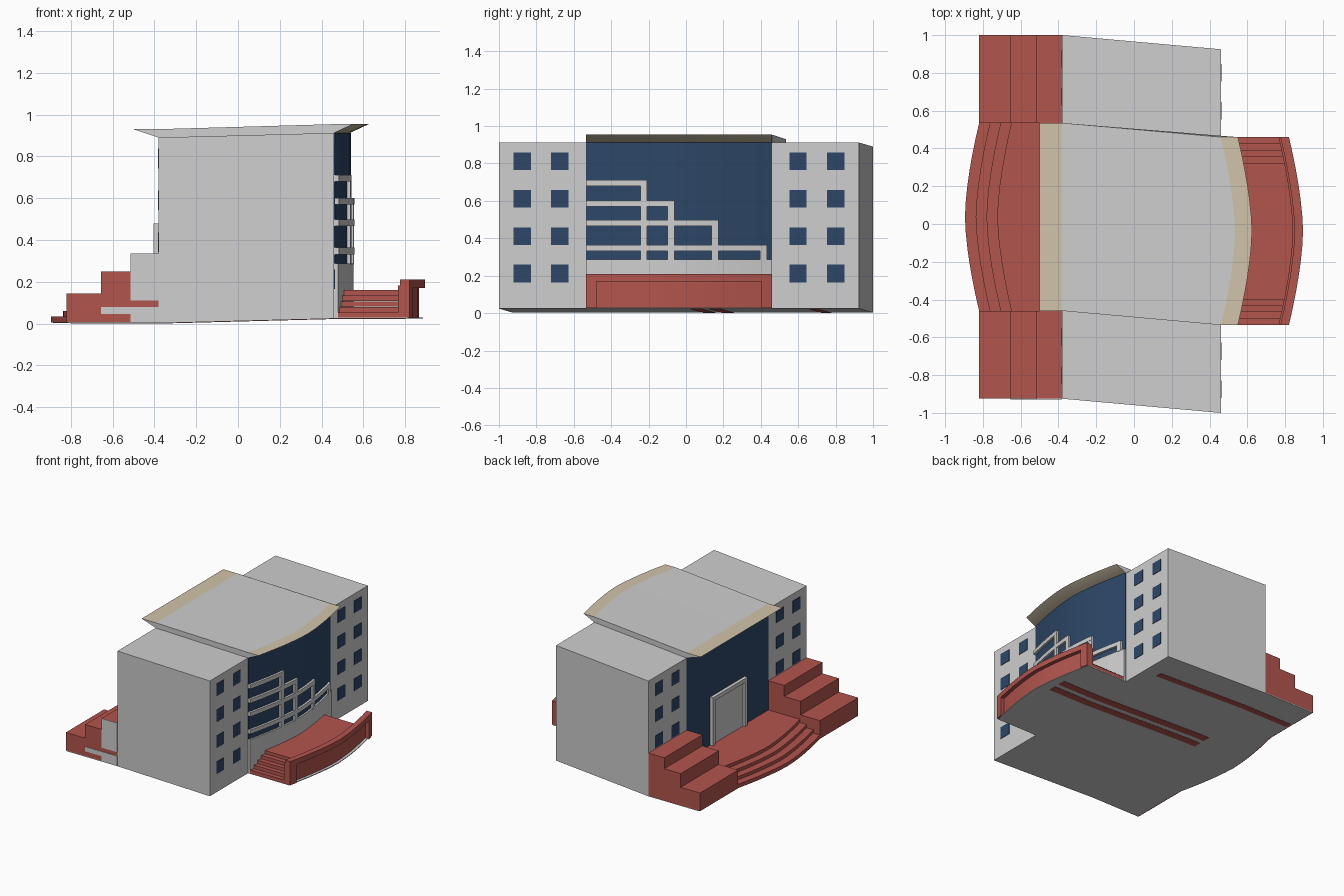
import bpy, bmesh, math

cube = bpy.data.objects.get("Cube")
if cube:
    bpy.data.objects.remove(cube, do_unlink=True)


def material(name, r, g, b):
    m = bpy.data.materials.new(name)
    m.use_nodes = True
    m.diffuse_color = (r, g, b, 1)
    m.node_tree.nodes["Principled BSDF"].inputs["Base Color"].default_value = (r, g, b, 1)
    return m


GRAY = material("light gray plaster", 0.62, 0.62, 0.62)
RED = material("brick red", 0.45, 0.09, 0.075)
BLUE = material("dark blue glass", 0.026, 0.062, 0.135)
BEIGE = material("beige trim", 0.64, 0.55, 0.40)

HALF = 0.4975    # half width of the centre section
END = 0.9625     # half width of the whole building
BACK, FACE = -0.38, 0.46


def bulge(y):
    return 0.075 * (1 - min(1, abs(y) / HALF) ** 1.6)


def warp(x, y, z):
    # the plan is skewed and rises slightly between the two long walls
    t = min(1, max(0, (x - BACK) / (FACE - BACK)))
    return x, y + 0.0375 - 0.075 * t, z + 0.022 * t


def loft(name, profile, y0, y1, mats, n=1, rule=None):
    """Sweep an (x, z, bulge factor) profile along y."""
    bm = bmesh.new()
    rings = []
    for i in range(n + 1):
        y = y0 + (y1 - y0) * i / n
        rings.append([bm.verts.new(warp(x + k * bulge(y), y, z)) for x, z, k in profile])
    count = len(profile)
    for a, b in zip(rings, rings[1:]):
        for j in range(count):
            k = (j + 1) % count
            f = bm.faces.new((a[j], a[k], b[k], b[j]))
            f.material_index = rule(j) if rule else 0
    bm.faces.new(rings[0])
    bm.faces.new(rings[-1])
    bmesh.ops.recalc_face_normals(bm, faces=bm.faces)
    mesh = bpy.data.meshes.new(name)
    bm.to_mesh(mesh)
    bm.free()
    for m in mats:
        mesh.materials.append(m)
    ob = bpy.data.objects.new(name, mesh)
    bpy.context.collection.objects.link(ob)
    bpy.ops.object.select_all(action='DESELECT')
    ob.select_set(True)
    bpy.context.view_layer.objects.active = ob
    bpy.ops.object.shade_smooth_by_angle(angle=math.radians(25))
    return ob


def box(name, x0, x1, y0, y1, z0, z1, mat, k0=0, k1=0, n=1):
    return loft(name, [(x0, z0, k0), (x1, z0, k1), (x1, z1, k1), (x0, z1, k0)],
                y0, y1, [mat], n)


# Ground plates and the red strips below them
def plate(name, x0, x1, y0, y1, z0, z1, mat, k=0, n=1):
    xs = [x0, BACK, FACE, x1] if x1 > FACE else [x0, BACK, x1]
    ks = [-k] + [0] * (len(xs) - 2) + [k]
    low = [(x, z0, b) for x, b in zip(xs, ks)]
    high = [(x, z1, b) for x, b in zip(xs, ks)]
    loft(name, low + high[::-1], y0, y1, [mat], n)


plate("centre_ground_plate", -0.81, 0.81, -HALF, HALF, 0.002, 0.008, GRAY, 1, 12)
for s, side in ((-1, "front"), (1, "back")):
    plate(side + "_ground_plate", -0.81, FACE, s * HALF, s * END, 0.002, 0.008, GRAY)
plate("inner_floor_strip", -0.48, 0.80, 0.06, 0.12, 0, 0.003, RED)
plate("middle_floor_strip", -0.48, 0.80, 0.16, 0.22, 0, 0.003, RED)
plate("outer_floor_strip", -0.80, 0.35, 0.69, 0.74, 0, 0.003, RED)

# Side wings with windows on both long walls, and stepped red blocks behind
for s, side in ((-1, "front"), (1, "back")):
    box(side + "_wing", BACK, FACE, s * HALF, s * END, 0.004, 0.89, GRAY)
    for c in (0.637, 0.838):
        for row in range(4):
            z = 0.19 + 0.2 * row
            y = s * c
            box(side + "_wing_window", FACE, FACE + 0.003, y - 0.046, y + 0.046,
                z - 0.047, z + 0.047, BLUE)
            if row:
                box(side + "_wing_rear_window", BACK - 0.003, BACK, y - 0.046, y + 0.046,
                    z - 0.047, z + 0.047, BLUE)
    steps = [(-0.82, 0.005, 0), (-0.82, 0.145, 0), (-0.655, 0.145, 0), (-0.655, 0.25, 0),
             (-0.515, 0.25, 0), (-0.515, 0.335, 0), (BACK, 0.335, 0), (BACK, 0.005, 0)]
    loft(side + "_stepped_block", steps, s * HALF, s * END, [RED])

# Gray facing on the front end of the stepped block
for x0, x1, z0, z1 in ((-0.515, BACK, 0.005, 0.08), (-0.515, BACK, 0.11, 0.335),
                       (-0.655, -0.515, 0.045, 0.08)):
    box("block_facing", x0, x1, -END - 0.003, -END, z0, z1, GRAY)

# Centre hall of glass, bowed on one side
box("glass_hall", BACK, 0.465, -HALF, HALF, 0.006, 0.89, BLUE, 0, 1, 12)

# Flared canopy roof: beige rims, gray middle
canopy = [(-0.5, 0.93, 0), (BACK, 0.93, 0), (FACE, 0.932, 1), (0.55, 0.932, 1),
          (FACE, 0.89, 1), (BACK, 0.89, 0)]
loft("canopy_roof", canopy, -HALF, HALF, [GRAY, BEIGE], 12,
     lambda j: 0 if j in (1, 4) else 1)

# Low gray wall and stepped lattice in front of the bowed glass
box("lattice_base_wall", FACE, 0.478, -HALF, HALF, 0.005, 0.265, GRAY, 1, 1, 12)
for end, z in ((0.47, 0.325), (0.21, 0.46), (-0.025, 0.563), (-0.17, 0.673)):
    box("lattice_rail", FACE, 0.482, -HALF, end, z - 0.016, z + 0.016, GRAY, 1, 1, 10)
    box("lattice_post", FACE, 0.481, end - 0.036, end, 0.26, z + 0.016, GRAY, 1, 1)

# Terrace with steps at both ends
for i in range(5):
    w = HALF - 0.034 * i
    box("terrace_step", FACE, 0.77, -w, w, 0.005 + 0.027 * i, 0.032 + 0.0265 * i, RED, 0, 1, 12)

# Bowed terrace parapet: recessed panel, rail and end piers
box("parapet_panel", 0.765, 0.79, -HALF, HALF, 0.005, 0.16, RED, 1, 1, 12)
box("parapet_rail", 0.775, 0.82, -HALF, HALF, 0.148, 0.188, RED, 1, 1, 12)
for s in (-1, 1):
    box("parapet_pier", 0.775, 0.82, s * 0.44, s * HALF, 0.005, 0.15, RED, 1, 1, 3)

# Bowed entrance stairs
for i in range(4):
    box("entrance_step", -0.82 + 0.057 * i, BACK, -HALF, HALF, 0.006, 0.035 + 0.025 * i,
        RED, -1, 0, 12)

# Entrance door with its frame
box("entrance_door", BACK - 0.008, BACK, -0.19, 0.19, 0.11, 0.46, GRAY)
box("door_lintel", BACK - 0.025, BACK, -0.21, 0.21, 0.45, 0.48, GRAY)
for s in (-1, 1):
    box("door_jamb", BACK - 0.025, BACK, s * 0.18, s * 0.21, 0.11, 0.45, GRAY)
